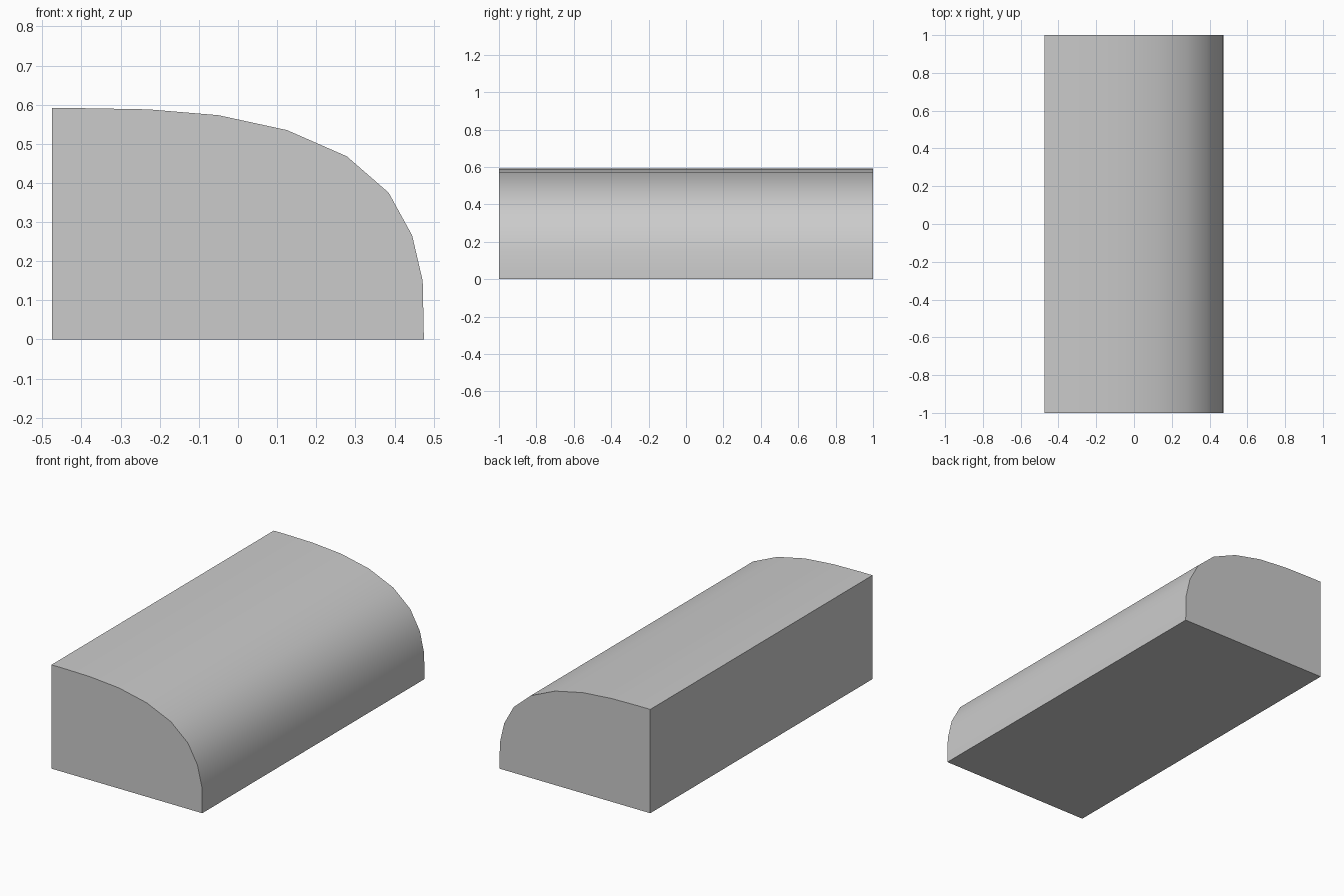
import bpy, bmesh, math

if "Cube" in bpy.data.objects:
    bpy.data.objects.remove(bpy.data.objects["Cube"])

# Quarter-round side profile (x, z), flat back and flat base
profile = [(-0.475, 0), (0.475, 0), (0.4745, 0.03), (0.472, 0.15), (0.445, 0.266),
           (0.385, 0.375), (0.278, 0.468), (0.125, 0.535), (-0.05, 0.573),
           (-0.23, 0.588), (-0.4, 0.591), (-0.475, 0.591)]
# Stations along the length: narrow border strips at both ends
stations = [-1, -0.985, 0.985, 1]

bm = bmesh.new()
rings = [[bm.verts.new((x, y, z)) for x, z in profile] for y in stations]
n = len(profile)
for a, b in zip(rings, rings[1:]):
    for i in range(n):
        j = (i + 1) % n
        bm.faces.new((a[i], a[j], b[j], b[i]))

# End caps
bm.faces.new(rings[0])
bm.faces.new(rings[-1])
bmesh.ops.recalc_face_normals(bm, faces=bm.faces)

mesh = bpy.data.meshes.new("rounded_block")
bm.to_mesh(mesh)
bm.free()
block = bpy.data.objects.new("rounded_block", mesh)
bpy.context.collection.objects.link(block)

# Smooth curve, crisp ends and base
bpy.context.view_layer.objects.active = block
block.select_set(True)
bpy.ops.object.shade_smooth_by_angle(angle=math.radians(35))
